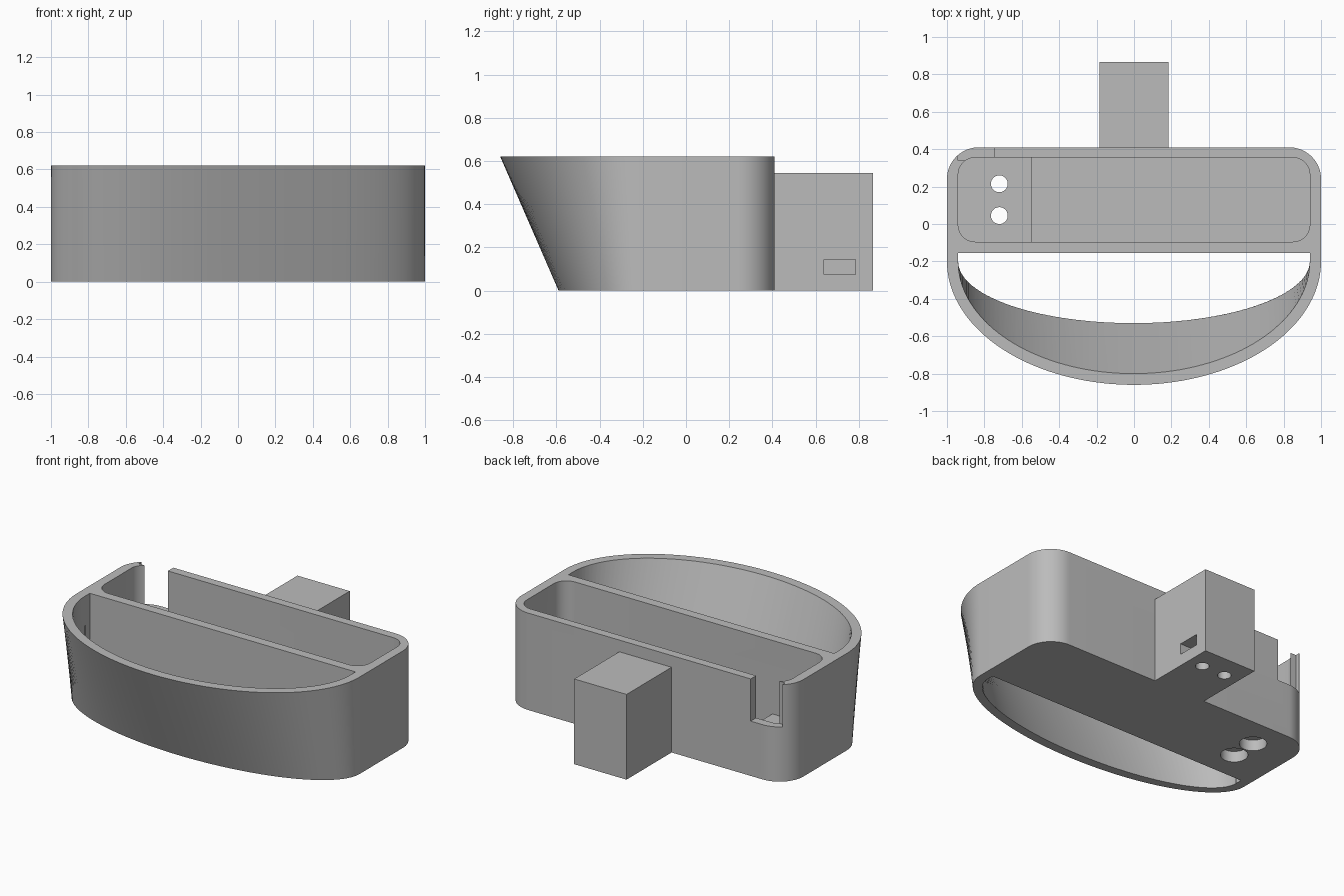
import bpy
import bmesh
from math import cos, sin, pi, radians

if "Cube" in bpy.data.objects:
    bpy.data.objects.remove(bpy.data.objects["Cube"], do_unlink=True)

HEIGHT = 0.62
grey = bpy.data.materials.new("plain grey")
grey.use_nodes = True
grey.diffuse_color = (0.5, 0.5, 0.5, 1)
grey.node_tree.nodes["Principled BSDF"].inputs["Base Color"].default_value = (0.5, 0.5, 0.5, 1)


def arc(cx, cy, rx, ry, start, end, steps):
    """Points along part of an ellipse, angles in degrees."""
    if rx == 0:
        return [(cx, cy)]
    angles = [radians(start + (end - start) * i / steps) for i in range(steps + 1)]
    return [(cx + rx * cos(a), cy + ry * sin(a)) for a in angles]


def rounded_rect(x0, x1, y0, y1, left=0, right=0):
    """Rectangle outline with separate corner radii on its two ends."""
    return (arc(x1 - right, y1 - right, right, right, 0, 90, 10)
            + arc(x0 + left, y1 - left, left, left, 90, 180, 10)
            + arc(x0 + left, y0 + left, left, left, 180, 270, 10)
            + arc(x1 - right, y0 + right, right, right, 270, 360, 10))


def loft(name, low, high, z0, z1):
    """Solid between two outlines with matching points."""
    bm = bmesh.new()
    a = [bm.verts.new((x, y, z0)) for x, y in low]
    b = [bm.verts.new((x, y, z1)) for x, y in high]
    bm.faces.new(a[::-1])
    bm.faces.new(b)
    for i in range(len(a)):
        j = (i + 1) % len(a)
        bm.faces.new((a[i], a[j], b[j], b[i]))
    bmesh.ops.recalc_face_normals(bm, faces=bm.faces)
    mesh = bpy.data.meshes.new(name)
    bm.to_mesh(mesh)
    bm.free()
    mesh.materials.append(grey)
    ob = bpy.data.objects.new(name, mesh)
    bpy.context.collection.objects.link(ob)
    return ob


def prism(name, outline, z0, z1):
    return loft(name, outline, outline, z0, z1)


def activate(ob):
    bpy.ops.object.select_all(action="DESELECT")
    ob.select_set(True)
    bpy.context.view_layer.objects.active = ob


def cut(target, cutter):
    """Subtract a cutter and discard it."""
    mod = target.modifiers.new("cut", "BOOLEAN")
    mod.operation = "DIFFERENCE"
    mod.solver = "EXACT"
    mod.object = cutter
    activate(target)
    bpy.ops.object.modifier_apply(modifier=mod.name)
    bpy.data.objects.remove(cutter, do_unlink=True)


def drill(target, x, y, radius, z0, z1):
    cut(target, prism("drill", arc(x, y, radius, radius, 0, 351, 39), z0, z1))


# Outer shell: straight back with round corners, bowed front that leans outward
def shell_outline(bow):
    r = 0.17
    return (arc(1 - r, 0.41 - r, r, r, 0, 90, 16)
            + arc(r - 1, 0.41 - r, r, r, 90, 180, 16)
            + arc(0, -0.2, 1, bow, 180, 360, 72))


body = loft("planter_body", shell_outline(0.39), shell_outline(0.66), 0, HEIGHT)


# Open front basin, parallel to the leaning shell
def basin_outline(z):
    bow = 0.33 + 0.27 * z / HEIGHT
    return [(0.94, -0.155), (-0.94, -0.155)] + arc(0, -0.2, 0.94, bow, 180, 360, 72)


cut(body, loft("basin_cutter", basin_outline(-0.1), basin_outline(0.72), -0.1, 0.72))

# Rear trough with a raised floor at one end
cut(body, prism("trough_cutter", rounded_rect(-0.94, 0.94, -0.095, 0.355, 0.09, 0.09), 0.15, 0.8))
cut(body, prism("deep_cutter", rounded_rect(-0.545, 0.94, -0.095, 0.355, 0, 0.09), 0.06, 0.3))

# Cable notch in the back wall
cut(body, prism("notch_cutter", rounded_rect(-0.94, -0.745, 0.34, 0.6), 0.35, 0.8))

# Counterbored holes through the raised floor
for y in (0.045, 0.215):
    drill(body, -0.72, y, 0.08, -0.1, 0.07)
    drill(body, -0.72, y, 0.045, 0.03, 0.3)

# Rear block with a side slot and two screw holes underneath
block = prism("rear_block", rounded_rect(-0.185, 0.185, 0.41, 0.865), 0, 0.545)
cut(block, prism("slot_cutter", rounded_rect(0.06, 0.3, 0.64, 0.785), 0.075, 0.145))
for x in (-0.083, 0.083):
    drill(block, x, 0.715, 0.04, -0.1, 0.06)

for ob in (body, block):
    activate(ob)
    bpy.ops.object.shade_smooth_by_angle(angle=radians(30))
